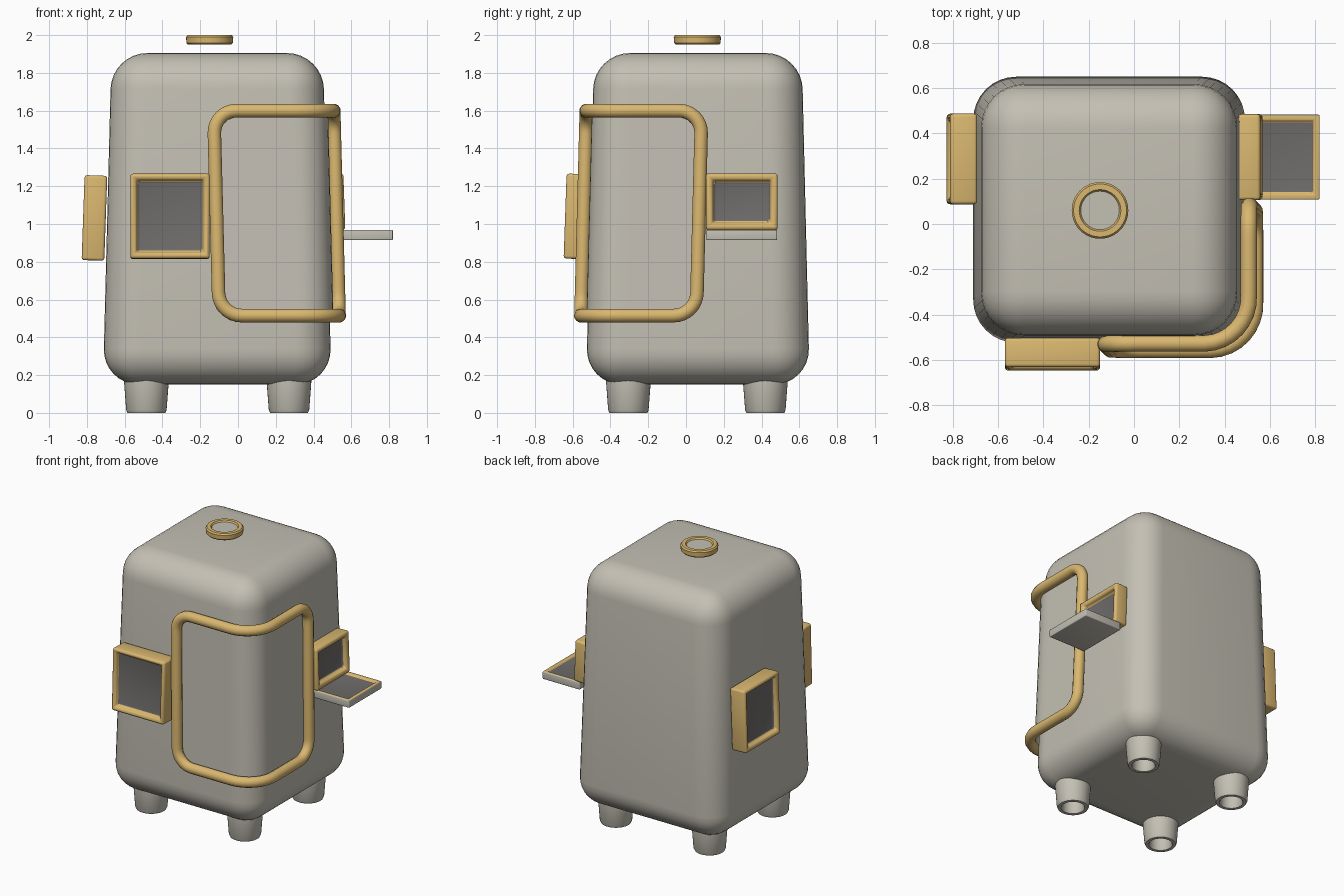
import bpy, bmesh, math
from mathutils import Vector, Matrix

if bpy.data.objects.get("Cube"):
    bpy.data.objects.remove(bpy.data.objects["Cube"], do_unlink=True)


def material(name, rgb):
    m = bpy.data.materials.new(name)
    m.use_nodes = True
    m.diffuse_color = (*rgb, 1)
    m.node_tree.nodes["Principled BSDF"].inputs["Base Color"].default_value = (*rgb, 1)
    return m


GREY = material("warm_grey", (0.55, 0.525, 0.455))
GOLD = material("brass_yellow", (0.70, 0.475, 0.16))
DARK = material("dark_pane", (0.16, 0.152, 0.146))


def add_object(name, data, mats):
    ob = bpy.data.objects.new(name, data)
    bpy.context.collection.objects.link(ob)
    for m in mats:
        data.materials.append(m)
    return ob


def activate(ob):
    bpy.ops.object.select_all(action='DESELECT')
    ob.select_set(True)
    bpy.context.view_layer.objects.active = ob


def finish(bm, name, mats, bevel=0, segments=3):
    bmesh.ops.recalc_face_normals(bm, faces=bm.faces)
    me = bpy.data.meshes.new(name)
    bm.to_mesh(me)
    bm.free()
    ob = add_object(name, me, mats)
    activate(ob)
    if bevel:
        mod = ob.modifiers.new("round", 'BEVEL')
        mod.width, mod.segments = bevel, segments
        mod.limit_method = 'ANGLE'
        bpy.ops.object.modifier_apply(modifier=mod.name)
    bpy.ops.object.shade_smooth_by_angle(angle=math.radians(40))
    return ob


# Tapered rounded body
CX, CY = -0.11, 0.063
bm = bmesh.new()
bmesh.ops.create_cube(bm, size=2)
for v in bm.verts:
    top = v.co.z > 0
    v.co = (CX + v.co.x * (0.56 if top else 0.605),
            CY + v.co.y * (0.55 if top else 0.592),
            1.905 if top else 0.15)
finish(bm, "body", [GREY], 0.19, 8)


# Turned parts
def lathe(name, profile, centre, mats, rule=None):
    bm = bmesh.new()
    vs = [bm.verts.new((r, 0, z)) for r, z in profile]
    es = [bm.edges.new(p) for p in zip(vs, vs[1:])]
    bmesh.ops.spin(bm, geom=vs + es, cent=(0, 0, 0), axis=(0, 0, 1),
                   angle=math.tau, steps=40, use_merge=True)
    bmesh.ops.remove_doubles(bm, verts=bm.verts, dist=0.0001)
    if rule:
        for f in bm.faces:
            f.material_index = rule(f)
    ob = finish(bm, name, mats)
    ob.location = (*centre, 0)


# Hollow feet
foot = [(0, 0.22), (0.119, 0.22), (0.118, 0.16), (0.107, 0.015), (0.1, 0),
        (0.078, 0), (0.072, 0.012), (0.072, 0.13), (0, 0.13)]
for side, x in (("left", 0.27), ("right", -0.485)):
    for end, y in (("front", -0.305), ("back", 0.42)):
        lathe(f"foot_{end}_{side}", foot, (x, y), [GREY])

# Floating cap with a grey centre
cap = [(0, 1.95), (0.115, 1.95), (0.123, 1.958), (0.125, 1.99), (0.117, 2.0),
       (0.092, 2.0), (0.085, 1.99), (0, 1.99)]
lathe("top_cap", cap, (-0.15, 0.06), [GOLD, GREY],
      lambda f: int(all(abs(v.co.z - 1.99) < 0.001 for v in f.verts)
                    and f.calc_center_median().xy.length < 0.08))


# Framed windows: a block facing -y with a recessed pane
def framed_box(name, size, loc, rot, rim, recess, bevel, side=GOLD):
    bm = bmesh.new()
    bmesh.ops.create_cube(bm, size=1, matrix=Matrix.Diagonal((*size, 1)))
    bmesh.ops.recalc_face_normals(bm, faces=bm.faces)
    for f in bm.faces:
        f.material_index = 2
    pane = min(bm.faces, key=lambda f: f.calc_center_median().y)
    pane.material_index = 0
    bmesh.ops.inset_region(bm, faces=[pane], thickness=rim)
    bmesh.ops.inset_region(bm, faces=[pane], thickness=0.01)
    bmesh.ops.translate(bm, verts=pane.verts, vec=(0, recess, 0))
    pane.material_index = 1
    ob = finish(bm, name, [GOLD, DARK, side], bevel)
    ob.location, ob.rotation_euler = loc, rot


LEAN = -0.035
Q = math.pi / 2
framed_box("front_window", (0.42, 0.13, 0.45), (-0.36, -0.575, 1.04),
           (LEAN, 0, 0), 0.042, 0.035, 0.015)
framed_box("right_window", (0.4, 0.12, 0.45), (-0.76, 0.287, 1.032),
           (LEAN, 0, -Q), 0.042, 0.035, 0.015)
framed_box("left_window", (0.38, 0.1, 0.3), (0.513, 0.295, 1.117),
           (LEAN, 0, Q), 0.048, 0.035, 0.015)
framed_box("left_fold_out_tray", (0.3, 0.055, 0.375), (0.67, 0.295, 0.942),
           (-Q, 0, 0), 0.034, 0.012, 0.006, GREY)

# Door wrapped round the front left corner: u runs along the wall, z is height
R, AX, AY = 0.2, 0.335, -0.356
FRONT, ARC, SIDE = 0.435, Q * 0.2, 0.411
WIDTH = FRONT + ARC + SIDE
LOW, HIGH = 0.515, 1.6


def wrap(u, z, off=0):
    r = R + off
    if u < FRONT:
        x, y = AX - FRONT + u, AY - r
    elif u < FRONT + ARC:
        a = (u - FRONT) / R
        x, y = AX + r * math.sin(a), AY - r * math.cos(a)
    else:
        x, y = AX + r, AY + u - FRONT - ARC
    lean = 0.026 * (z - LOW)
    return Vector((x - lean, y + lean, z))


# Rail outline: rounded rectangle with points added along its long sides
C, STEPS = 0.12, 8
outline = []
for k, (u, z) in enumerate(((WIDTH - C, HIGH - C), (C, HIGH - C),
                            (C, LOW + C), (WIDTH - C, LOW + C))):
    for i in range(STEPS + 1):
        a = Q * (k + i / STEPS)
        outline.append((u + C * math.cos(a), z + C * math.sin(a)))
path = []
for p, q in zip(outline, outline[1:] + outline[:1]):
    n = max(1, int(math.dist(p, q) / 0.04))
    path += [(p[0] + (q[0] - p[0]) * i / n, p[1] + (q[1] - p[1]) * i / n) for i in range(n)]

curve = bpy.data.curves.new("door_rail", 'CURVE')
curve.dimensions = '3D'
curve.bevel_depth, curve.bevel_resolution = 0.037, 4
spline = curve.splines.new('POLY')
spline.points.add(len(path) - 1)
for pt, (u, z) in zip(spline.points, path):
    pt.co = (*wrap(u, z), 1)
spline.use_cyclic_u = True
rail = add_object("door_rail", curve, [GOLD])
activate(rail)
bpy.ops.object.convert(target='MESH')
bpy.ops.object.shade_smooth_by_angle(angle=math.radians(60))

# Door panel just proud of the body, inside the rail
bm = bmesh.new()
COLS = 28
cols = []
for i in range(COLS + 1):
    u = WIDTH * i / COLS
    edge = min(u, WIDTH - u)
    cut = C - math.sqrt(max(0, C * C - (C - edge) ** 2)) if edge < C else 0
    cols.append([bm.verts.new(wrap(u, z, -0.03)) for z in (LOW + cut, HIGH - cut)])
for a, b in zip(cols, cols[1:]):
    bm.faces.new((a[0], b[0], b[1], a[1]))
finish(bm, "door_panel", [GREY])
